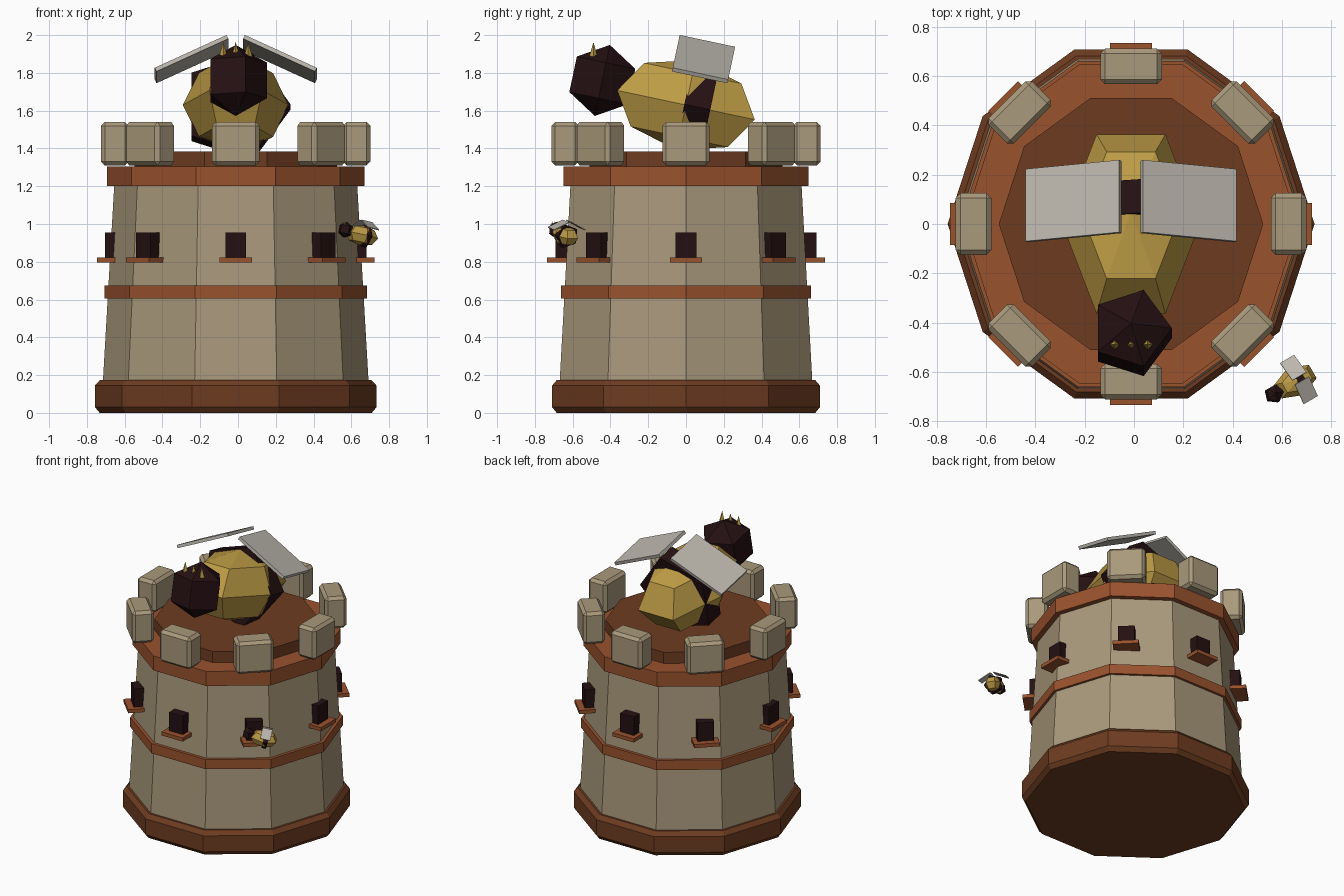
import bpy, bmesh
from math import sin, cos, pi, radians
from mathutils import Matrix, Vector

if "Cube" in bpy.data.objects:
    bpy.data.objects.remove(bpy.data.objects["Cube"])

CX = -0.012  # tower axis


def material(name, rgb):
    m = bpy.data.materials.new(name)
    m.diffuse_color = (*rgb, 1)
    m.use_nodes = True
    m.node_tree.nodes["Principled BSDF"].inputs["Base Color"].default_value = m.diffuse_color
    return m


STONE = material("pale stone", (0.40, 0.32, 0.20))
CLAY = material("orange clay", (0.32, 0.085, 0.027))
BROWN = material("dark brown", (0.155, 0.045, 0.015))
GOLD = material("gold", (0.51, 0.33, 0.06))
BLACK = material("dark maroon", (0.018, 0.005, 0.006))
WING = material("wing grey", (0.50, 0.47, 0.42))


def finish(name, bm, mat, matrix):
    bm.transform(matrix)
    bmesh.ops.recalc_face_normals(bm, faces=bm.faces[:])
    mesh = bpy.data.meshes.new(name)
    bm.to_mesh(mesh)
    bm.free()
    mesh.materials.append(mat)
    ob = bpy.data.objects.new(name, mesh)
    bpy.context.collection.objects.link(ob)
    return ob


def lathe(name, profile, sides, mat, matrix):
    """Revolve (radius, height) points around z, first corner on +x."""
    bm = bmesh.new()
    rings = []
    for r, z in profile:
        if r == 0:
            rings.append([bm.verts.new((0, 0, z))] * sides)
        else:
            rings.append([bm.verts.new((r * cos(2 * pi * i / sides), r * sin(2 * pi * i / sides), z))
                          for i in range(sides)])
    for a, b in zip(rings, rings[1:]):
        for i in range(sides):
            j = (i + 1) % sides
            bm.faces.new(list(dict.fromkeys((a[i], a[j], b[j], b[i]))))
    if profile[0][0]:
        bm.faces.new(rings[0][::-1])
    if profile[-1][0]:
        bm.faces.new(rings[-1])
    return finish(name, bm, mat, matrix)


def box(name, size, mat, matrix, bevel=0):
    bm = bmesh.new()
    bmesh.ops.create_cube(bm, size=1, matrix=Matrix.Diagonal((*size, 1)))
    if bevel:
        bmesh.ops.bevel(bm, geom=bm.edges[:], offset=bevel, segments=1, affect='EDGES')
    return finish(name, bm, mat, matrix)


def sphere(rings):
    return [(0 if k in (0, rings) else sin(pi * k / rings), -cos(pi * k / rings))
            for k in range(rings + 1)]


def move(x, y, z):
    return Matrix.Translation((x, y, z))


def turn(deg, axis):
    return Matrix.Rotation(radians(deg), 4, axis)


# Ten-sided tower
axis = move(CX, 0, 0)
lathe("base", [(0.72, 0), (0.745, 0.03), (0.745, 0.145), (0.718, 0.175)], 10, BROWN, axis)
lathe("tower_wall", [(0.703, 0.17), (0.643, 1.21)], 10, STONE, axis)
lathe("middle_band", [(0.696, 0.605), (0.696, 0.675)], 10, CLAY, axis)
lathe("top_band", [(0.681, 1.2), (0.681, 1.305)], 10, CLAY, axis)
lathe("roof_floor", [(0.537, 1.30), (0.537, 1.385)], 10, BROWN, axis)

# Battlements, windows and sills around the tower
for k in range(8):
    spin = axis @ turn(45 * k, 'Z')
    box(f"battlement_{k}", (0.145, 0.25, 0.23), STONE, spin @ move(0.64, 0, 1.425), 0.02)
    box(f"window_{k}", (0.11, 0.11, 0.137), BLACK, spin @ move(0.637, 0, 0.887))
    box(f"sill_{k}", (0.13, 0.17, 0.026), CLAY, spin @ move(0.67, 0, 0.81))


def bee(tag, place):
    """Bee facing -y, centred on its body and pitched nose-up."""
    pitch = turn(-12, 'X')
    lathe(tag + "_body", sphere(4), 6, GOLD,
          place @ pitch @ Matrix.Diagonal((0.28, 0.43, 0.243, 1)))
    lathe(tag + "_stripe", [(0.29, -0.07), (0.29, 0.07)], 5, BLACK,
          place @ move(0, 0.06, -0.01) @ pitch @ turn(90, 'X'))
    lathe(tag + "_head", sphere(3), 5, BLACK,
          place @ move(0, -0.443, 0.13) @ pitch @ Matrix.Scale(0.192, 4))
    # Crown spikes
    for i in (-1, 0, 1):
        lathe(f"{tag}_spike_{i + 1}", [(0.022, 0), (0, 0.075)], 4, GOLD,
              place @ move(0.066 * i, -0.49, 0.258))
    # Wings slope down to each side
    for side, s in (("left", -1), ("right", 1)):
        box(f"{tag}_{side}_wing", (0.42, 0.30, 0.022), WING,
            place @ move(0.234 * s, 0.093, 0.243) @ pitch @ turn(25 * s, 'Y'))


bee("large_bee", move(CX, 0, 1.63))
bee("small_bee", move(0.655, -0.64, 0.94) @ turn(-60, 'Z') @ Matrix.Scale(0.225, 4))
